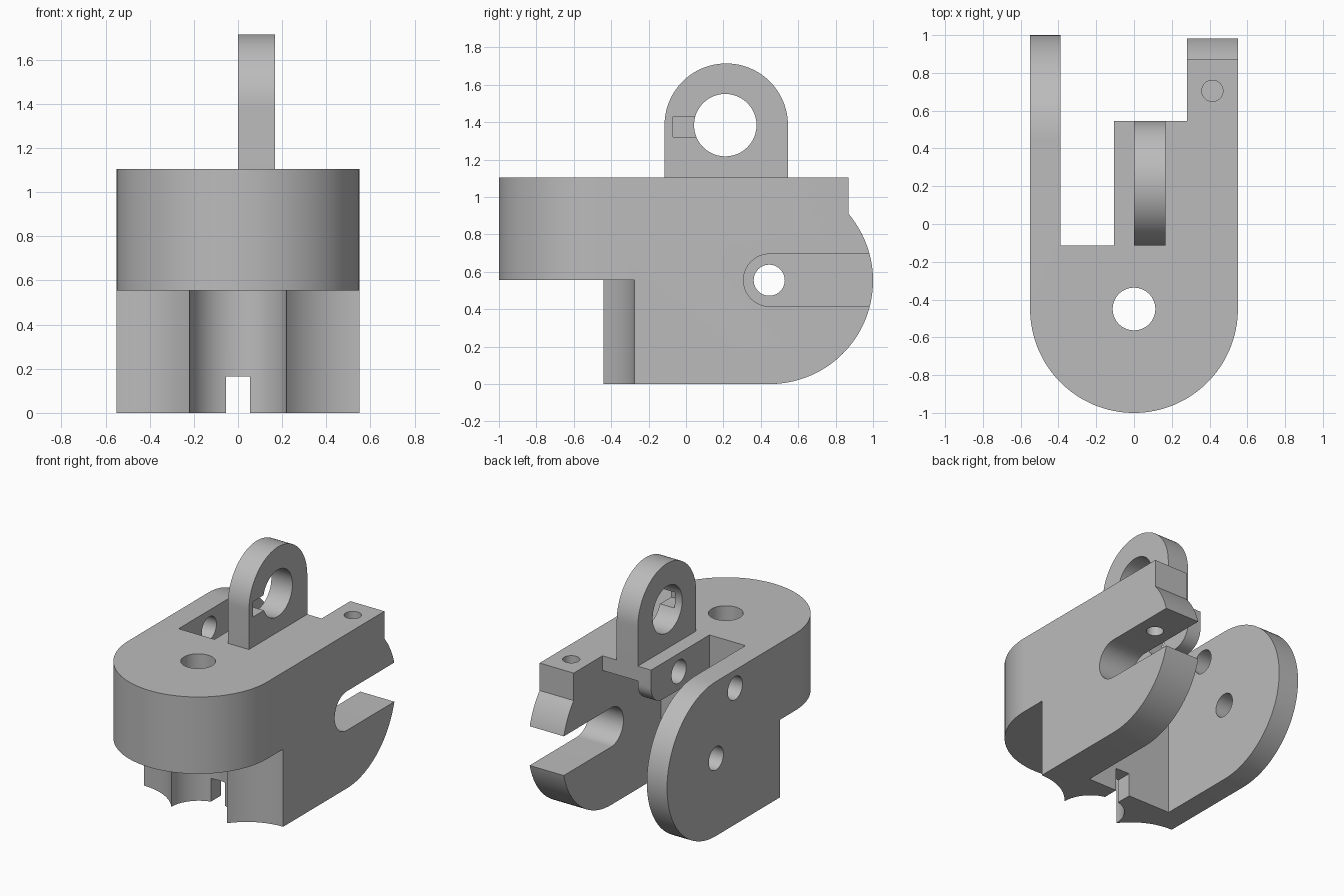
import bpy, bmesh, math
from mathutils import Vector

default = bpy.data.objects.get("Cube")
if default:
    bpy.data.objects.remove(default, do_unlink=True)

grey = bpy.data.materials.new("plain_grey")
grey.use_nodes = True
grey.diffuse_color = (0.5, 0.5, 0.5, 1)
grey.node_tree.nodes["Principled BSDF"].inputs["Base Color"].default_value = (0.5, 0.5, 0.5, 1)


def arc(cx, cy, r, start, end, n=32):
    """Points along an arc, angles in degrees."""
    angles = [math.radians(start + (end - start) * i / n) for i in range(n + 1)]
    return [(cx + r * math.cos(a), cy + r * math.sin(a)) for a in angles]


def circle(cx, cy, r, n=48):
    return arc(cx, cy, r, 0, 360, n)[:-1]


def rect(a0, b0, a1, b1):
    return [(a0, b0), (a1, b0), (a1, b1), (a0, b1)]


def prism(name, points, axis, lo, hi):
    """Extrude a profile along x (points are y, z) or z (points are x, y)."""
    bm = bmesh.new()
    place = (lambda p: (lo, *p)) if axis == "x" else (lambda p: (*p, lo))
    face = bm.faces.new([bm.verts.new(place(p)) for p in points])
    moved = bmesh.ops.extrude_face_region(bm, geom=[face])["geom"]
    step = Vector((hi - lo, 0, 0)) if axis == "x" else Vector((0, 0, hi - lo))
    bmesh.ops.translate(bm, vec=step, verts=[v for v in moved if isinstance(v, bmesh.types.BMVert)])
    bmesh.ops.recalc_face_normals(bm, faces=bm.faces)
    mesh = bpy.data.meshes.new(name)
    bm.to_mesh(mesh)
    bm.free()
    obj = bpy.data.objects.new(name, mesh)
    mesh.materials.append(grey)
    bpy.context.collection.objects.link(obj)
    return obj


def select(obj):
    bpy.ops.object.select_all(action="DESELECT")
    obj.select_set(True)
    bpy.context.view_layer.objects.active = obj


def cut(target, *shape):
    """Subtract a prism from the target and discard the cutter."""
    cutter = prism("cutter", *shape)
    cutter.hide_render = True
    select(target)
    mod = target.modifiers.new("cut", "BOOLEAN")
    mod.operation, mod.solver, mod.object = "DIFFERENCE", "EXACT", cutter
    bpy.ops.object.modifier_apply(modifier=mod.name)
    bpy.data.objects.remove(cutter, do_unlink=True)


W, TOP = 0.55, 1.105          # half width, height of the body
CY, CZ, R = 0.4475, 0.5525, 0.5525   # rounded rear of the side arms
WALL, REAR = -0.115, 0.545    # pocket wall and rear of the centre bridge

# Body blank with a rounded front
body = prism("body", arc(0, -0.45, W, 180, 360, 64) + [(W, 1), (-W, 1)], "z", 0, TOP)

# Scalloped front below the overhang
rim = math.degrees(math.atan2(0.2475, -0.33))
scallop = (arc(0.55, -0.6875, 0.4125, 90, rim, 16)
           + arc(0, -0.44, 0.22, 0, 180)[1:-1])
scallop += [(-x, y) for x, y in reversed(arc(0.55, -0.6875, 0.4125, 90, rim, 16))]
cut(body, [(-0.7, -0.275), (-0.7, -1.2), (0.7, -1.2), (0.7, -0.275)] + scallop, "z", -0.1, 0.555)

# Pocket between the arms: open gap, then under the tab, then under the bridge
cut(body, rect(WALL, -0.1, 1.3, 1.3), "x", -0.39, -0.105)
outer = [(WALL, -0.1), (1.3, -0.1), (1.3, 1.3), (REAR, 1.3)]
cut(body, outer + arc(REAR - 0.13, 0.975, 0.13, 0, -90, 12) + [(WALL, 0.845)], "x", -0.2, 0.05)
cut(body, outer + [(REAR, 1.0), (WALL, 1.0)], "x", 0, 0.28)

# Rounded rear of the left disc arm and the right slotted arm
cut(body, arc(CY, CZ, R, -90, 90, 48) + [(CY, 1.3), (1.3, 1.3), (1.3, -0.2), (CY, -0.2)],
    "x", -0.7, -0.3)
corner = math.degrees(math.acos((0.87 - CY) / R))
cut(body, arc(CY, CZ, R, -90, corner, 40) + [(0.87, 1.3), (1.3, 1.3), (1.3, -0.2), (CY, -0.2)],
    "x", 0.2, 0.7)

# Slot in the right arm and the vertical pin hole above it
cut(body, arc(CY, CZ + 0.0025, 0.14, 90, 270) + [(1.3, 0.415), (1.3, 0.695)], "x", 0.2, 0.7)
cut(body, circle(0.415, 0.705, 0.056), "z", 0.6, 1.3)

# Cross holes, front bore and lower notch
cut(body, circle(0.445, 0.555, 0.083), "x", -0.7, -0.3)
cut(body, circle(0.23, 0.975, 0.083), "x", -0.7, 0.1)
cut(body, circle(0, -0.45, 0.113), "z", 0.4, 1.3)
cut(body, rect(-0.055, -0.5, 0.055, 0), "z", -0.1, 0.165)

# Upright lug with an eye and a small key recess
lug = prism("lug", arc(0.215, 1.384, 0.33, 0, 180, 48) + [(WALL, TOP), (REAR, TOP)], "x", 0, 0.167)
cut(lug, circle(0.21, 1.384, 0.167), "x", -0.1, 0.3)
cut(lug, rect(-0.07, 1.32, 0.1, 1.43), "x", 0.055, 0.3)

for part in (body, lug):
    select(part)
    bpy.ops.object.shade_smooth_by_angle(angle=math.radians(25))
